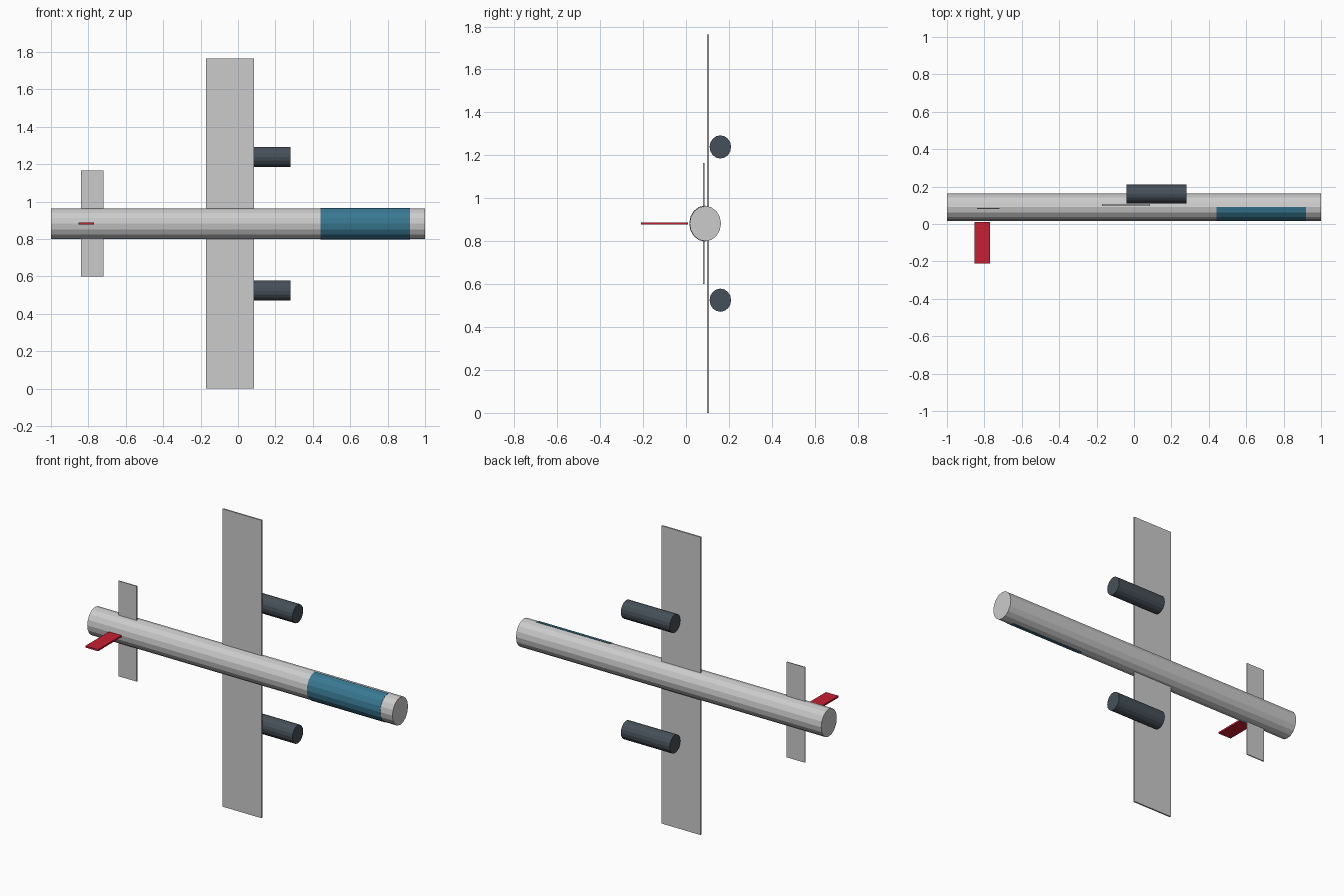
import bpy, bmesh
from math import pi, sin, cos

if "Cube" in bpy.data.objects:
    bpy.data.objects.remove(bpy.data.objects["Cube"])

CZ, CY = 0.882, 0.09      # fuselage axis


def material(name, rgb):
    m = bpy.data.materials.new(name)
    m.diffuse_color = (*rgb, 1)
    m.use_nodes = True
    m.node_tree.nodes["Principled BSDF"].inputs["Base Color"].default_value = m.diffuse_color
    return m


def finish(name, bm, mat=None):
    bmesh.ops.recalc_face_normals(bm, faces=bm.faces)
    me = bpy.data.meshes.new(name)
    bm.to_mesh(me)
    bm.free()
    ob = bpy.data.objects.new(name, me)
    bpy.context.collection.objects.link(ob)
    if mat:
        me.materials.append(mat)
    return ob


def slab(name, x, y, z, mat=None):
    """Box given by its (min, max) range on each axis."""
    bm = bmesh.new()
    bmesh.ops.create_cube(bm, size=1)
    for v in bm.verts:
        v.co = [(a + b) / 2 + c * (b - a) for c, (a, b) in zip(v.co, (x, y, z))]
    return finish(name, bm, mat)


def tube(name, x0, x1, cy, cz, ry, rz, mat=None, sides=16, sweep=2 * pi):
    """Elliptical prism along x; a sweep of pi gives its front (-y) half."""
    bm = bmesh.new()
    n = sides if sweep > 6 else sides // 2 + 1
    ring = [(cy - ry * sin(2 * pi * i / sides), cz + rz * cos(2 * pi * i / sides))
            for i in range(n)]
    face = bm.faces.new([bm.verts.new((x0, y, z)) for y, z in ring])
    ext = bmesh.ops.extrude_face_region(bm, geom=[face], use_keep_orig=True)
    verts = [g for g in ext["geom"] if isinstance(g, bmesh.types.BMVert)]
    bmesh.ops.translate(bm, verts=verts, vec=(x1 - x0, 0, 0))
    return finish(name, bm, mat)


blue = material("canopy_blue", (0.04, 0.19, 0.29))
dark = material("engine_dark", (0.06, 0.08, 0.10))
red = material("fin_red", (0.58, 0.013, 0.03))

# Body and canopy
tube("fuselage", -1, 1, CY, CZ, 0.073, 0.082)
tube("canopy", 0.44, 0.92, CY, CZ, 0.075, 0.084, blue, sweep=pi)

# Wing, tailplane and fin
slab("wing", (-0.17, 0.086), (0.097, 0.106), (0, 1.764))
slab("tailplane", (-0.84, -0.72), (0.080, 0.086), (0.60, 1.165))
slab("tail_fin", (-0.853, -0.77), (-0.21, 0.01), (CZ - 0.005, CZ + 0.005), red)

# Engines on either side
for side, label in ((1, "upper"), (-1, "lower")):
    tube(f"{label}_engine", -0.04, 0.28, 0.16, CZ + side * 0.357, 0.05, 0.054, dark)
